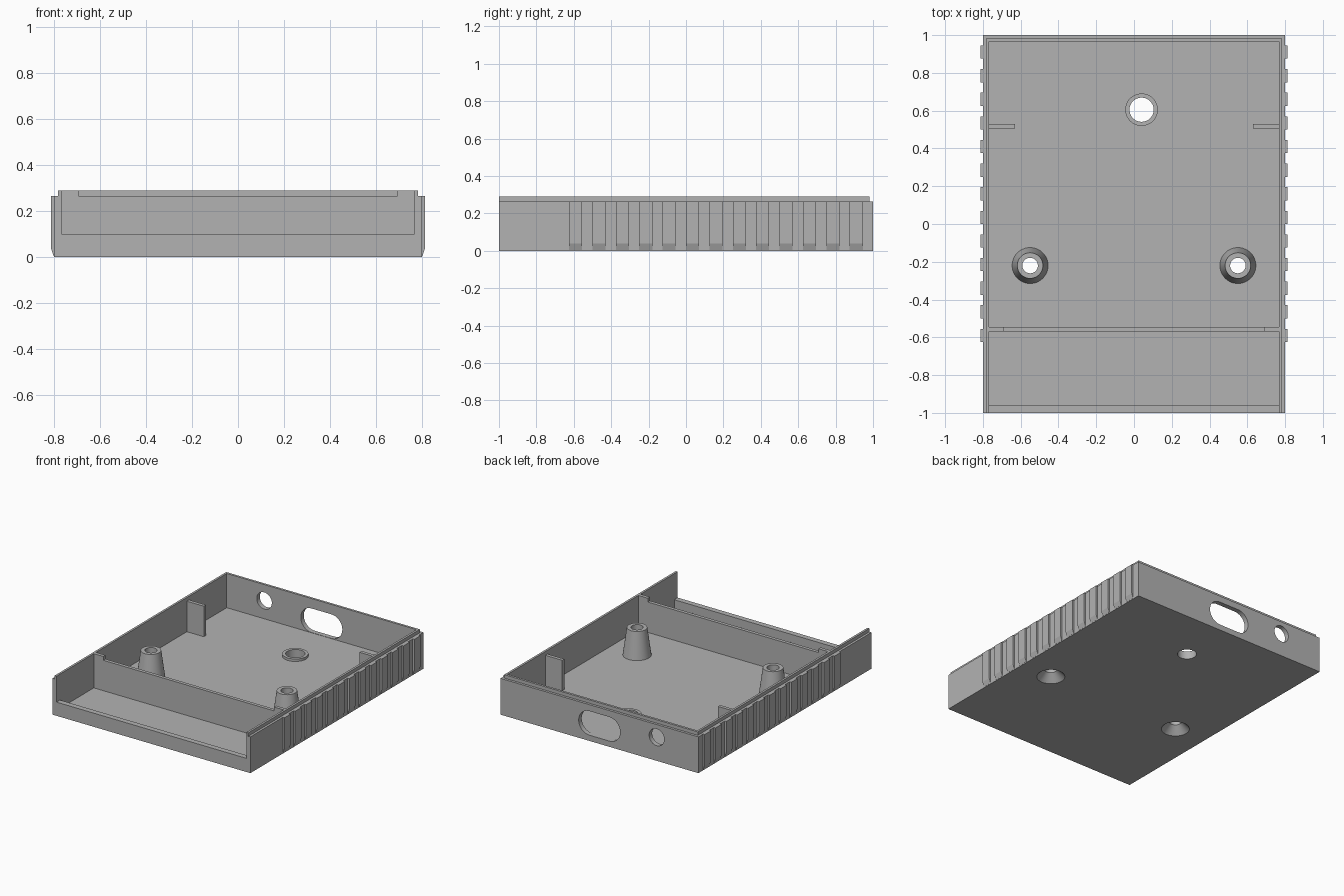
import bpy, bmesh, math
from mathutils import Matrix

cube = bpy.data.objects.get("Cube")
if cube:
    bpy.data.objects.remove(cube, do_unlink=True)

grey = bpy.data.materials.new("case grey")
grey.use_nodes = True
grey.diffuse_color = (0.45, 0.45, 0.45, 1)
grey.node_tree.nodes["Principled BSDF"].inputs["Base Color"].default_value = (0.45, 0.45, 0.45, 1)

FLOOR, RIM, TOP = 0.04, 0.265, 0.29
INNER = 0.767


def make(name, bm):
    bmesh.ops.recalc_face_normals(bm, faces=bm.faces)
    mesh = bpy.data.meshes.new(name)
    bm.to_mesh(mesh)
    bm.free()
    mesh.materials.append(grey)
    obj = bpy.data.objects.new(name, mesh)
    bpy.context.scene.collection.objects.link(obj)
    return obj


def box(name, x0, x1, y0, y1, z0, z1):
    bm = bmesh.new()
    bmesh.ops.create_cube(bm, size=1)
    for v in bm.verts:
        v.co.x = x0 if v.co.x < 0 else x1
        v.co.y = y0 if v.co.y < 0 else y1
        v.co.z = z0 if v.co.z < 0 else z1
    return make(name, bm)


def cone(name, x, y, z0, z1, r0, r1):
    bm = bmesh.new()
    bmesh.ops.create_cone(bm, cap_ends=True, segments=48, radius1=r0, radius2=r1, depth=z1 - z0,
                          matrix=Matrix.Translation((x, y, (z0 + z1) / 2)))
    return make(name, bm)


def port(name, x, z, radius, half):
    """Rounded slot through the back wall; half = 0 gives a circle."""
    bm = bmesh.new()
    n = 24
    pts = []
    for side in (1, -1):
        for i in range(n + (1 if half else 0)):
            a = math.pi * i / n - side * math.pi / 2
            pts.append((x + side * half + radius * math.cos(a), 0.9, z + radius * math.sin(a)))
    face = bm.faces.new([bm.verts.new(p) for p in pts])
    ext = bmesh.ops.extrude_face_region(bm, geom=[face])
    bmesh.ops.translate(bm, vec=(0, 0.2, 0), verts=[g for g in ext["geom"] if isinstance(g, bmesh.types.BMVert)])
    return make(name, bm)


def combine(target, tool, operation):
    mod = target.modifiers.new("shape", "BOOLEAN")
    mod.operation = operation
    mod.solver = "EXACT"
    mod.object = tool
    graph = bpy.context.evaluated_depsgraph_get()
    mesh = bpy.data.meshes.new_from_object(target.evaluated_get(graph))
    target.modifiers.clear()
    target.data = mesh
    bpy.data.objects.remove(tool, do_unlink=True)


# Tray with a stepped lip
case = box("case_tray", -0.8, 0.8, -1, 1, 0, RIM)
combine(case, box("lip", -0.783, 0.783, -1, 0.982, 0.2, TOP), "UNION")

# Main compartment, front compartment, front opening and dip in the partition
combine(case, box("main_cavity", -INNER, INNER, -0.545, 0.965, FLOOR, 0.5), "DIFFERENCE")
combine(case, box("front_cavity", -INNER, INNER, -0.96, -0.57, FLOOR, 0.5), "DIFFERENCE")
combine(case, box("front_opening", -INNER, INNER, -1.1, -0.9, 0.1, 0.5), "DIFFERENCE")
combine(case, box("partition_dip", -0.69, 0.69, -0.62, -0.5, 0.262, 0.5), "DIFFERENCE")

# Raised ring, screw bosses and board stops
combine(case, cone("ring", 0.04, 0.605, 0.02, 0.058, 0.086, 0.086), "UNION")
for s in (-1, 1):
    combine(case, cone("boss", s * 0.55, -0.22, 0.02, 0.24, 0.098, 0.068), "UNION")
    xa, xb = sorted((s * 0.63, s * 0.78))
    combine(case, box("board_stop", xa, xb, 0.505, 0.53, 0.02, RIM - 0.002), "UNION")

# Through holes, countersunk from below
combine(case, cone("ring_hole", 0.04, 0.605, -0.1, 0.2, 0.064, 0.064), "DIFFERENCE")
for s in (-1, 1):
    combine(case, cone("screw_hole", s * 0.55, -0.22, 0.02, 0.4, 0.041, 0.041), "DIFFERENCE")
    combine(case, cone("countersink", s * 0.55, -0.22, -0.01, 0.055, 0.105, 0.041), "DIFFERENCE")

# Openings in the back wall
combine(case, port("slot", 0, 0.13, 0.088, 0.08), "DIFFERENCE")
combine(case, port("round_port", -0.463, 0.172, 0.061, 0), "DIFFERENCE")

# Grip ribs along both sides, tapered at the foot
for s, side in ((-1, "right"), (1, "left")):
    bm = bmesh.new()
    for i in range(13):
        y = -0.625 + 0.125 * i
        profile = [(0.795, 0.005), (0.801, 0.005), (0.813, 0.04), (0.813, RIM), (0.795, RIM)]
        face = bm.faces.new([bm.verts.new((s * x, y, z)) for x, z in profile])
        ext = bmesh.ops.extrude_face_region(bm, geom=[face])
        bmesh.ops.translate(bm, vec=(0, 0.07, 0),
                            verts=[g for g in ext["geom"] if isinstance(g, bmesh.types.BMVert)])
    make(side + "_grip_ribs", bm)

# Smooth the round parts, keep edges crisp
bpy.ops.object.select_all(action="DESELECT")
case.select_set(True)
bpy.context.view_layer.objects.active = case
bpy.ops.object.shade_smooth_by_angle(angle=math.radians(30))
